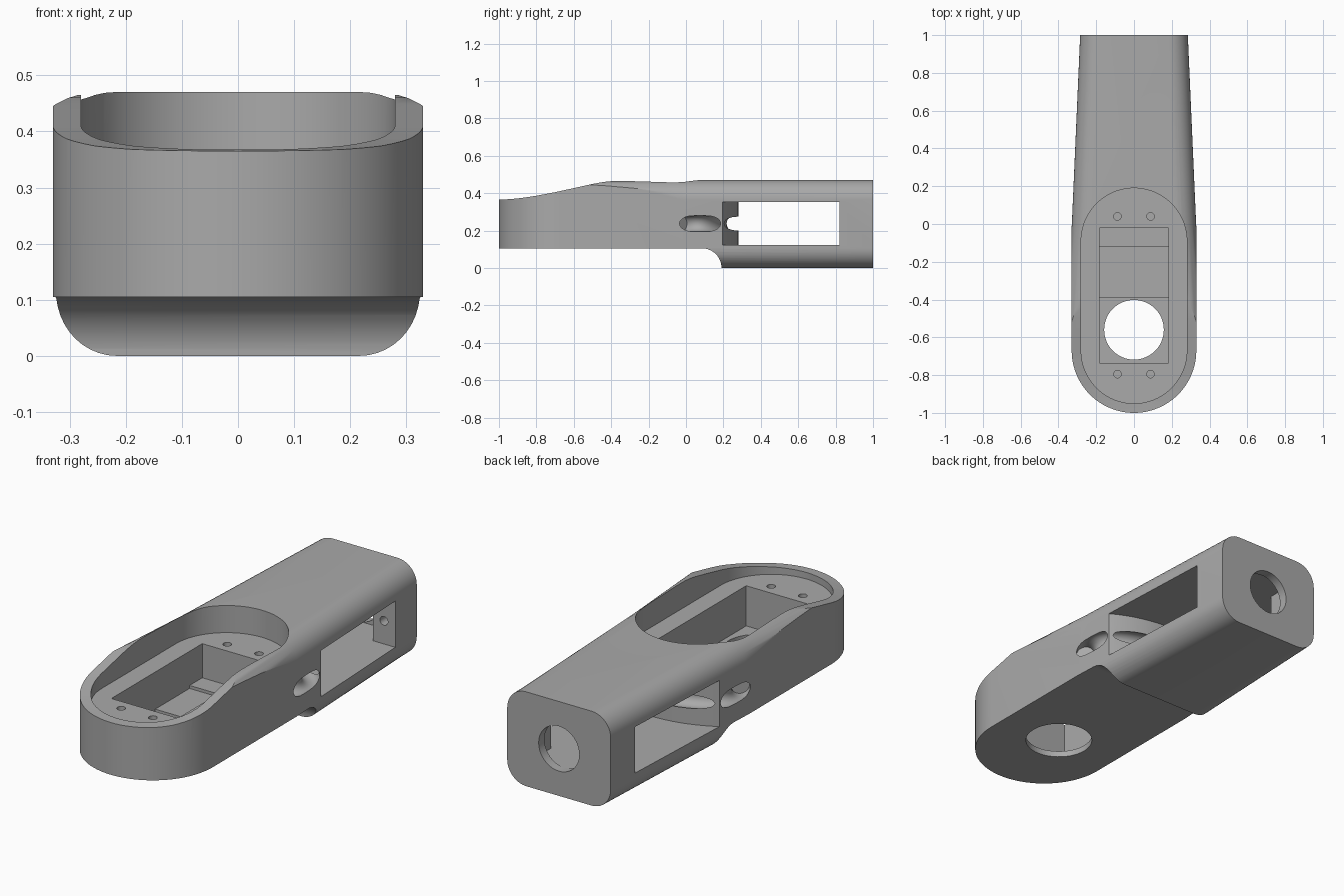
import bpy, bmesh, math
from mathutils import Vector

if "Cube" in bpy.data.objects:
    bpy.data.objects.remove(bpy.data.objects["Cube"], do_unlink=True)

grey = bpy.data.materials.new("plain grey")
grey.use_nodes = True
COLOUR = (0.4, 0.4, 0.4, 1)
grey.diffuse_color = COLOUR
grey.node_tree.nodes["Principled BSDF"].inputs["Base Color"].default_value = COLOUR


def loft(name, rings):
    """Solid through matching rings of points, capped at both ends."""
    bm = bmesh.new()
    loops = [[bm.verts.new(p) for p in ring] for ring in rings]
    n = len(loops[0])
    for a, b in zip(loops, loops[1:]):
        for i in range(n):
            j = (i + 1) % n
            bm.faces.new((a[i], a[j], b[j], b[i]))
    bm.faces.new(loops[0])
    bm.faces.new(loops[-1])
    bmesh.ops.recalc_face_normals(bm, faces=bm.faces)
    mesh = bpy.data.meshes.new(name)
    bm.to_mesh(mesh)
    bm.free()
    mesh.materials.append(grey)
    obj = bpy.data.objects.new(name, mesh)
    bpy.context.collection.objects.link(obj)
    return obj


def prism(name, points, axis, lo, hi):
    def place(p, d):
        c = list(p)
        c.insert("xyz".index(axis), d)
        return Vector(c)
    return loft(name, [[place(p, d) for p in points] for d in (lo, hi)])


def box(name, x, y, z):
    return prism(name, [(-x, y[0]), (x, y[0]), (x, y[1]), (-x, y[1])], "z", *z)


def arc(cx, cy, r, start, end, steps):
    angles = [math.radians(start + (end - start) * i / steps) for i in range(steps + 1)]
    return [(cx + r * math.cos(a), cy + r * math.sin(a)) for a in angles]


def circle(cx, cy, r, steps=32):
    return arc(cx, cy, r, 0, 360, steps)[:-1]


def combine(target, tool, operation="DIFFERENCE"):
    mod = target.modifiers.new("combine", "BOOLEAN")
    mod.operation = operation
    mod.solver = "EXACT"
    mod.object = tool
    bpy.context.view_layer.objects.active = target
    bpy.ops.object.modifier_apply(modifier=mod.name)
    bpy.data.objects.remove(tool, do_unlink=True)


def section(y, w, h=0.47, r=0.105):
    """Rounded rectangle across the arm."""
    pts = []
    for sx, z, start in ((1, h - r, 0), (-1, h - r, 90), (-1, r, 180), (1, r, 270)):
        pts += arc(sx * (w - r), z, r, start, start + 90, 10)
    return [Vector((x, y, z)) for x, z in pts]


# Arm body: tapered rounded bar trimmed by its plan and its side profile
body = loft("servo_arm_body", [section(-1.05, 0.372), section(-0.55, 0.37),
                               section(0, 0.329), section(1, 0.285)])
plan = arc(0, -0.67, 0.33, 180, 360, 48) + [(0.33, 1.1), (-0.33, 1.1)]
combine(body, prism("plan", plan, "z", -0.1, 0.6), "INTERSECT")

top = [(-1.1, 0.364), (-1, 0.365), (-0.94, 0.368), (-0.88, 0.374), (-0.8, 0.386),
       (-0.7, 0.405), (-0.6, 0.427), (-0.5, 0.449), (-0.44, 0.46), (-0.39, 0.465),
       (-0.3, 0.465), (-0.1, 0.461), (0, 0.466), (0.06, 0.475), (1.1, 0.475)]
cove = arc(0.085, 0, 0.105, 0, 90, 12)
side = top + [(1.1, -0.02), (0.19, -0.02)] + cove + [(-1.1, 0.105)]
combine(body, prism("side", side, "x", -0.5, 0.5), "INTERSECT")

# Rounded recess on top
recess = arc(0, -0.67, 0.28, 180, 360, 40) + arc(0, -0.09, 0.28, 0, 180, 40)
combine(body, prism("recess", recess, "z", 0.335, 0.6))

# Stepped motor pocket with a round hole through its floor
for y0, y1, floor in ((-0.735, -0.02, 0.165), (-0.735, -0.12, 0.15), (-0.735, -0.39, 0.135)):
    combine(body, box("pocket", 0.183, (y0, y1), (floor, 0.4)))
combine(body, prism("floor_hole", circle(0, -0.56, 0.158, 48), "z", 0, 0.3))

# Screw holes around the pocket
for x in (-0.0875, 0.0875):
    for y in (-0.795, 0.04):
        combine(body, prism("screw_hole", circle(x, y, 0.02, 20), "z", 0.22, 0.4))

# Side window with a curved front wall
window = arc(0, -0.36, 0.64, 130, 50, 32) + [(0.42, 0.82), (-0.42, 0.82)]
combine(body, prism("window", window, "z", 0.123, 0.353))

# Bearing chamber, end hole and blind holes in the rear wall
combine(body, box("chamber", 0.17, (0.7, 0.955), (0.123, 0.353)))
combine(body, prism("end_hole", circle(0, 0.235, 0.112, 40), "y", 0.9, 1.1))
for x in (-0.23, 0.23):
    combine(body, prism("blind_hole", circle(x, 0.238, 0.022, 20), "y", 0.78, 0.92))

# Cable channel curving round behind the recess and out of both sides
channel = []
for i in range(41):
    a = math.radians(-30 + 240 * i / 40)
    centre = Vector((0.325 * math.cos(a), 0.07 + 0.19 * math.sin(a), 0.237))
    out = Vector((0.19 * math.cos(a), 0.325 * math.sin(a), 0)).normalized()
    channel.append([centre + out * u + Vector((0, 0, v)) for u, v in circle(0, 0, 0.043, 20)])
combine(body, loft("channel", channel))

# Smooth curves, crisp edges
bpy.ops.object.select_all(action="DESELECT")
body.select_set(True)
bpy.context.view_layer.objects.active = body
bpy.ops.object.shade_smooth_by_angle(angle=math.radians(30))
